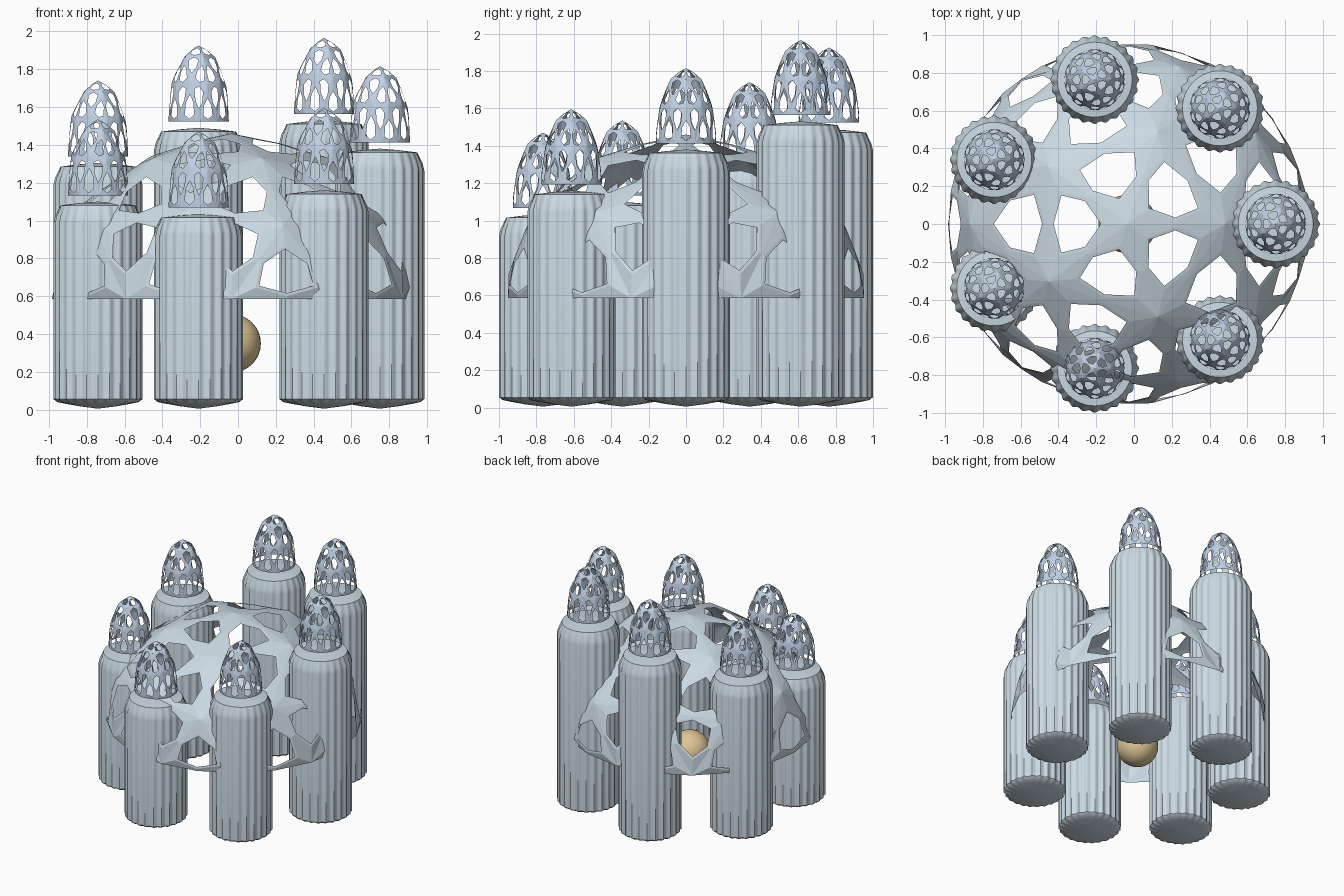
import bpy, bmesh, math

if "Cube" in bpy.data.objects:
    bpy.data.objects.remove(bpy.data.objects["Cube"])

CX = -0.034          # centre of the ring of columns
RING = 0.784


def material(name, rgb):
    m = bpy.data.materials.new(name)
    m.diffuse_color = (*rgb, 1)
    m.use_nodes = True
    m.node_tree.nodes["Principled BSDF"].inputs["Base Color"].default_value = m.diffuse_color
    return m


pale = material("pale_blue", (0.60, 0.70, 0.77))
steel = material("steel_blue", (0.53, 0.63, 0.77))
gold = material("gold", (0.74, 0.56, 0.30))


def add_object(name, mesh, loc=(0, 0, 0), scale=(1, 1, 1)):
    ob = bpy.data.objects.new(name, mesh)
    ob.location, ob.scale = loc, scale
    bpy.context.collection.objects.link(ob)
    return ob


# perforated half sphere: inset every triangle, remove the middle, round with subdivision
def lattice_mesh(name, mat):
    bm = bmesh.new()
    bmesh.ops.create_icosphere(bm, subdivisions=2, radius=1)
    low = [v for v in bm.verts if v.co.z < -0.01]
    bmesh.ops.delete(bm, geom=low, context='VERTS')
    panes = bm.faces[:]
    bmesh.ops.inset_individual(bm, faces=panes, thickness=0.035, use_even_offset=True)
    bmesh.ops.delete(bm, geom=panes, context='FACES')
    me = bpy.data.meshes.new(name)
    bm.to_mesh(me)
    bm.free()
    me.materials.append(mat)
    return me


def add_lattice(name, mesh, loc, radius, height):
    ob = add_object(name, mesh, loc, (radius / 0.951, radius / 0.951, height / 0.984))
    sub = ob.modifiers.new("round_holes", 'SUBSURF')
    sub.levels = sub.render_levels = 1
    sub.use_limit_surface = False


# fluted column: lathe a (radius, z, flute depth) profile
def column_mesh(name, top, flutes=24, per=6):
    profile = [(0.10, 0.018, 0), (0.17, 0.031, 0.002), (0.21, 0.04, 0.006),
               (0.229, 0.055, 0.006), (0.229, top - 0.115, 0.006),
               (0.222, top - 0.08, 0.005), (0.198, top - 0.02, 0), (0.10, top - 0.008, 0)]
    n = flutes * per
    bm = bmesh.new()
    rings = []
    for r, z, depth in profile:
        ring = []
        for i in range(n):
            a = math.tau * i / n
            rr = r + depth * math.cos(flutes * a)
            ring.append(bm.verts.new((rr * math.cos(a), rr * math.sin(a), z)))
        rings.append(ring)
    for lo, hi in zip(rings, rings[1:]):
        for i in range(n):
            j = (i + 1) % n
            bm.faces.new((lo[i], lo[j], hi[j], hi[i]))
    base, tip = bm.verts.new((0, 0, 0.005)), bm.verts.new((0, 0, top))
    for i in range(n):
        j = (i + 1) % n
        bm.faces.new((base, rings[0][j], rings[0][i]))
        bm.faces.new((tip, rings[-1][i], rings[-1][j]))
    me = bpy.data.meshes.new(name)
    bm.to_mesh(me)
    bm.free()
    me.materials.append(pale)
    return me


def smooth(ob, degrees):
    bpy.ops.object.select_all(action='DESELECT')
    ob.select_set(True)
    bpy.context.view_layer.objects.active = ob
    bpy.ops.object.shade_smooth_by_angle(angle=math.radians(degrees))


# central dome
add_lattice("dome", lattice_mesh("dome", pale), (CX, 0, 0.585), 0.95, 0.875)

# seven columns with cage caps
cage = lattice_mesh("cage", steel)
tops = [1.38, 1.53, 1.49, 1.305, 1.10, 1.035, 1.16]
for k, top in enumerate(tops):
    a = math.tau * k / 7
    x, y = CX + RING * math.cos(a), RING * math.sin(a)
    col = add_object(f"column_{k + 1}", column_mesh("column", top), (x, y, 0))
    smooth(col, 35)
    add_lattice(f"cage_cap_{k + 1}", cage, (x, y, top + 0.033), 0.16, 0.402)

# ball under the dome
bpy.ops.mesh.primitive_uv_sphere_add(segments=32, ring_count=16, radius=0.155,
                                     location=(CX, 0, 0.35))
ball = bpy.context.object
ball.name = "ball"
ball.data.materials.append(gold)
smooth(ball, 60)
